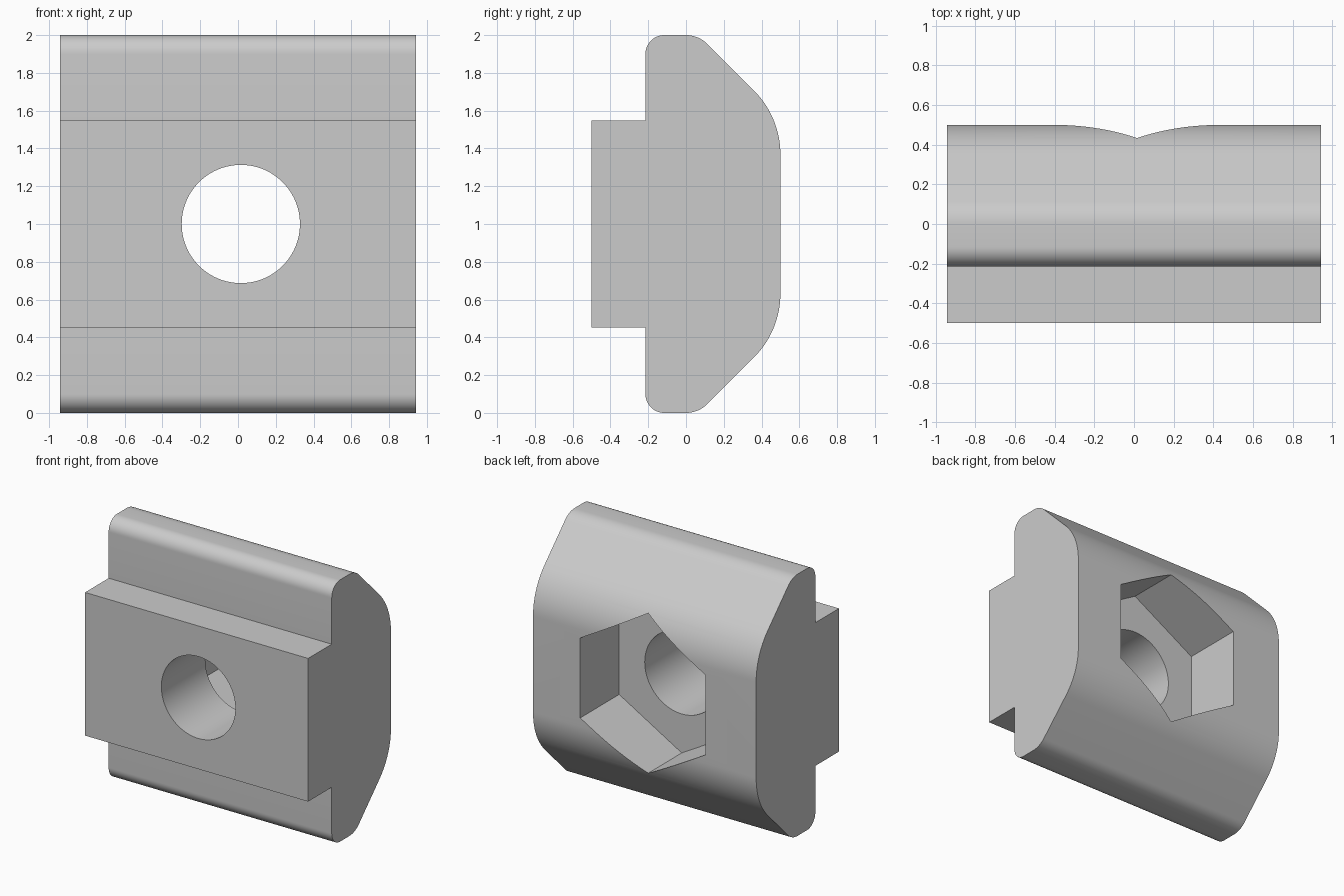
import bpy, bmesh
from math import radians, sin, cos, pi
from mathutils import Matrix

if "Cube" in bpy.data.objects:
    bpy.data.objects.remove(bpy.data.objects["Cube"], do_unlink=True)

steel = bpy.data.materials.new("grey_steel")
steel.use_nodes = True
grey = (0.6, 0.6, 0.6, 1)
steel.diffuse_color = grey
steel.node_tree.nodes["Principled BSDF"].inputs["Base Color"].default_value = grey

HALF_LENGTH = 0.943
HOLE_X = 0.015


def make_object(name, bm):
    bmesh.ops.recalc_face_normals(bm, faces=bm.faces)
    mesh = bpy.data.meshes.new(name)
    bm.to_mesh(mesh)
    bm.free()
    mesh.materials.append(steel)
    obj = bpy.data.objects.new(name, mesh)
    bpy.context.collection.objects.link(obj)
    return obj


def arc(cy, cz, r, start, end, steps):
    """Points (y, z) along an arc, angles in degrees."""
    angles = [radians(start + (end - start) * i / steps) for i in range(steps + 1)]
    return [(cy + r * cos(a), cz + r * sin(a)) for a in angles]


def cutter(name, sides, radius, y0, y1, turn):
    """Prism along y, used to cut the hole and the pocket."""
    bm = bmesh.new()
    bmesh.ops.create_cone(bm, cap_ends=True, segments=sides, radius1=radius,
                          radius2=radius, depth=y1 - y0)
    bm.transform(Matrix.Translation((HOLE_X, (y0 + y1) / 2, 1))
                 @ Matrix.Rotation(turn, 4, "Y") @ Matrix.Rotation(pi / 2, 4, "X"))
    obj = make_object(name, bm)
    obj.hide_render = True
    return obj


# Upper half of the cross-section, heights measured from the middle
upper = [(-0.5, 0.547), (-0.215, 0.547)]
upper += arc(-0.115, 0.9, 0.1, 180, 90, 12)
upper += arc(0, 0.84, 0.16, 90, 45, 8)
upper += arc(0.022, 0.368, 0.478, 45, 0, 16)
outline = upper + [(y, -z) for y, z in reversed(upper)]

# Slot nut body: outline swept along x
bm = bmesh.new()
face = bm.faces.new([bm.verts.new((-HALF_LENGTH, y, 1 + z)) for y, z in outline])
swept = bmesh.ops.extrude_face_region(bm, geom=[face])["geom"]
bmesh.ops.translate(bm, vec=(2 * HALF_LENGTH, 0, 0),
                    verts=[v for v in swept if isinstance(v, bmesh.types.BMVert)])
body = make_object("slot_nut_body", bm)

# Through hole and hexagonal pocket with a corner pointing up
bpy.context.view_layer.objects.active = body
probe_turn = 0
for tool in (cutter("bolt_hole_cutter", 96, 0.313, -0.8, 0.8, 0),
             cutter("hex_pocket_cutter", 6, 0.611, 0.03, 0.8, probe_turn)):
    top = max(v.co.z for v in tool.data.vertices) - 1
    if "hex" in tool.name and top < 0.6:
        tool.data.transform(Matrix.Translation((HOLE_X, 0, 1)) @ Matrix.Rotation(pi / 6, 4, "Y")
                            @ Matrix.Translation((-HOLE_X, 0, -1)))
    cut = body.modifiers.new(tool.name, "BOOLEAN")
    cut.operation = "DIFFERENCE"
    cut.solver = "EXACT"
    cut.object = tool
    bpy.ops.object.modifier_apply(modifier=cut.name)
    bpy.data.objects.remove(tool, do_unlink=True)

# Smooth rounded edges, crisp corners
bpy.ops.object.select_all(action="DESELECT")
body.select_set(True)
bpy.ops.object.shade_smooth_by_angle(angle=radians(25))
